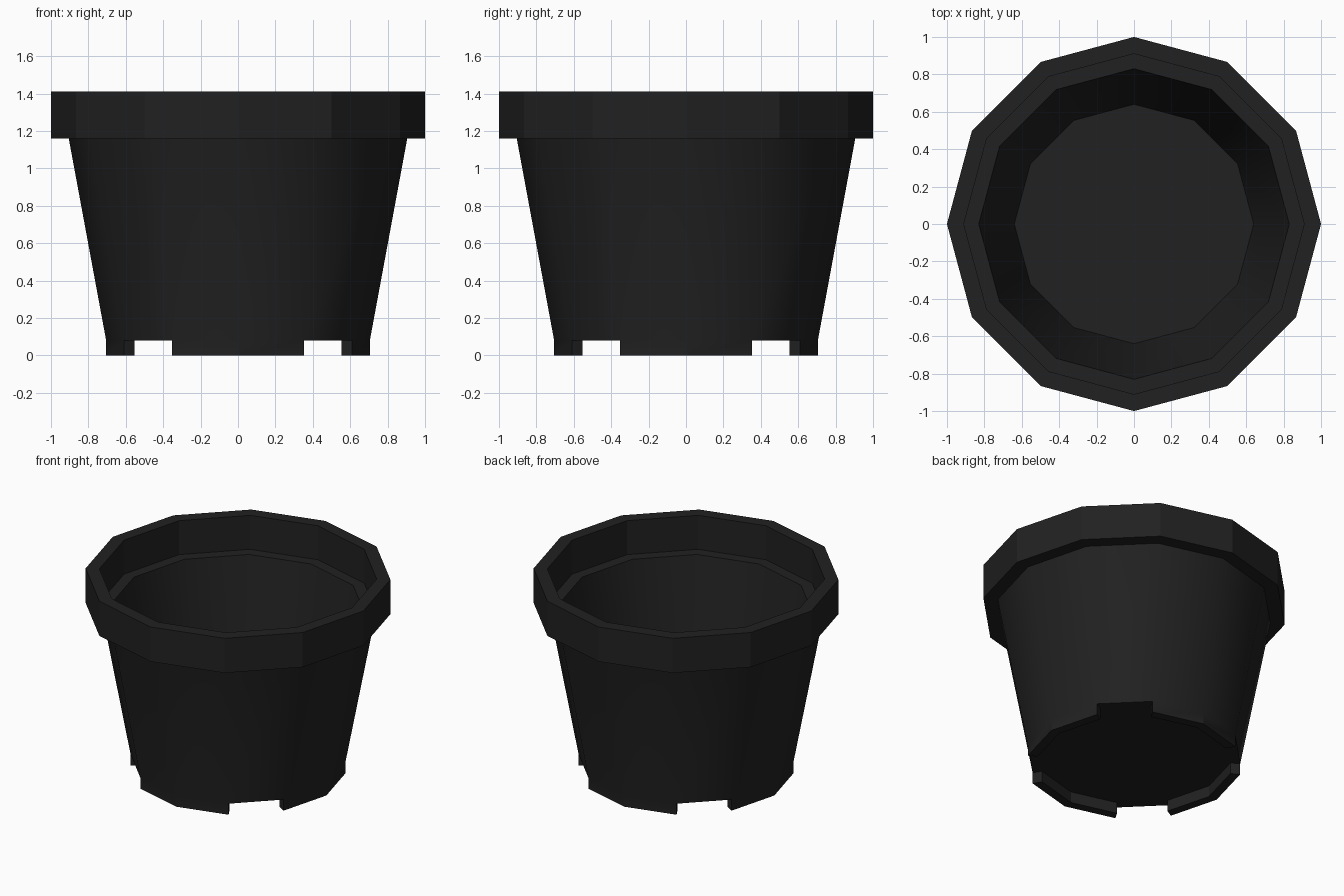
import bpy, bmesh, math

if "Cube" in bpy.data.objects:
    bpy.data.objects.remove(bpy.data.objects["Cube"])

SIDES = 12
# Profile (radius, z): foot base, outer wall, rim, inner ledge, inner wall, floor
PROFILE = [(0.705, 0.08), (0.905, 1.16), (1.0, 1.16), (1.0, 1.41),
           (0.91, 1.41), (0.91, 1.165), (0.83, 1.165), (0.64, 0.09)]

bm = bmesh.new()


def ring(r, z):
    return [bm.verts.new((r * math.cos(2 * math.pi * i / SIDES),
                          r * math.sin(2 * math.pi * i / SIDES), z))
            for i in range(SIDES)]


def quad(a, b, i):
    j = (i + 1) % SIDES
    bm.faces.new((a[i], a[j], b[j], b[i]))


# Pot wall and rim
rings = [ring(r, z) for r, z in PROFILE]
for a, b in zip(rings, rings[1:]):
    for i in range(SIDES):
        quad(a, b, i)

# Floor, top and underside
under = ring(0.64, 0.08)
bm.faces.new(rings[-1])
bm.faces.new(under)

# Foot ring with a notch in every third side
outer_top = rings[0]
outer_low, inner_low = ring(0.705, 0), ring(0.64, 0)
for i in range(SIDES):
    if i % 3 == 1:
        quad(outer_top, under, i)
        for k in (i, (i + 1) % SIDES):
            bm.faces.new((outer_top[k], under[k], inner_low[k], outer_low[k]))
    else:
        quad(outer_low, outer_top, i)
        quad(inner_low, outer_low, i)
        quad(under, inner_low, i)

bmesh.ops.recalc_face_normals(bm, faces=bm.faces)
mesh = bpy.data.meshes.new("plant_pot")
bm.to_mesh(mesh)
bm.free()
pot = bpy.data.objects.new("plant_pot", mesh)
bpy.context.collection.objects.link(pot)

# Dark plastic
mat = bpy.data.materials.new("black_plastic")
mat.diffuse_color = (0.015, 0.015, 0.015, 1)
mat.use_nodes = True
mat.node_tree.nodes["Principled BSDF"].inputs["Base Color"].default_value = mat.diffuse_color
mesh.materials.append(mat)

# Tapered wall is smooth, the rim stays faceted
bpy.context.view_layer.objects.active = pot
pot.select_set(True)
bpy.ops.object.shade_smooth_by_angle(angle=math.radians(29.9))
